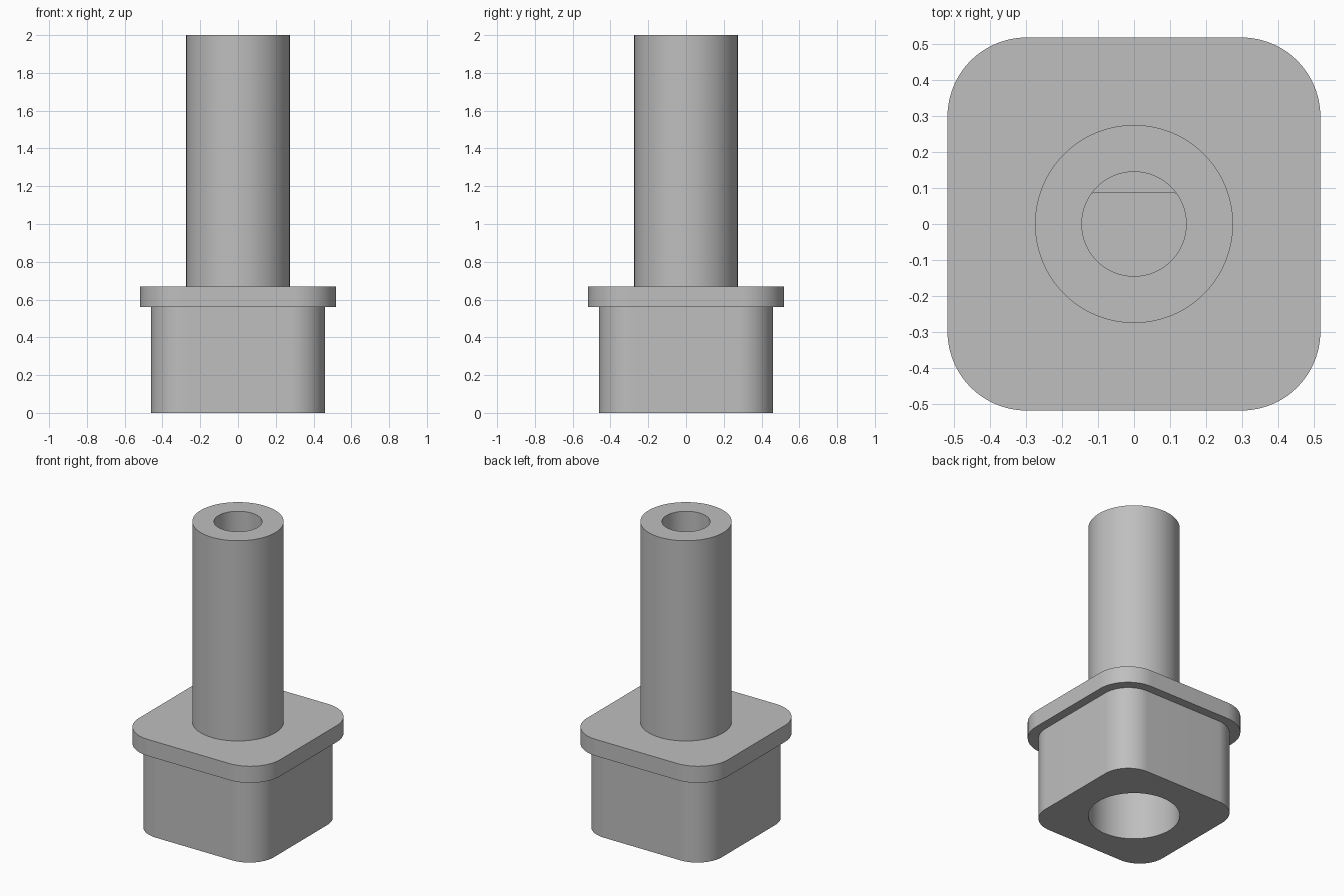
import bpy, bmesh
from math import sin, cos, pi, radians

cube = bpy.data.objects.get("Cube")
if cube:
    bpy.data.objects.remove(cube)

N = 96  # points in every ring, a quarter of them per corner

grey = bpy.data.materials.new("plain grey")
grey.use_nodes = True
colour = (0.52, 0.52, 0.52, 1)
grey.diffuse_color = colour
grey.node_tree.nodes["Principled BSDF"].inputs["Base Color"].default_value = colour


def circle(r, z, flat=None):
    """Ring of radius r; flat cuts it off straight at that y."""
    pts = []
    for i in range(N):
        a = (i + 0.5) * 2 * pi / N
        y = r * sin(a)
        pts.append((r * cos(a), y if flat is None else min(y, flat), z))
    return pts


def rounded_square(half, r, z):
    """Square ring with corners of radius r."""
    pts, q = [], N // 4
    for sx, sy, start in ((1, 1, 0), (-1, 1, 1), (-1, -1, 2), (1, -1, 3)):
        for i in range(q):
            a = (start + i / (q - 1)) * pi / 2
            pts.append((sx * (half - r) + r * cos(a), sy * (half - r) + r * sin(a), z))
    return pts


def loft(name, rings, cap_first=False, cap_last=False):
    """Join rings in order with quads, closing the chosen ends."""
    bm = bmesh.new()
    loops = [[bm.verts.new(p) for p in ring] for ring in rings]
    for a, b in zip(loops, loops[1:]):
        for i in range(N):
            j = (i + 1) % N
            bm.faces.new((a[i], a[j], b[j], b[i]))
    if cap_first:
        bm.faces.new(loops[0][::-1])
    if cap_last:
        bm.faces.new(loops[-1])
    bmesh.ops.remove_doubles(bm, verts=bm.verts, dist=1e-5)
    mesh = bpy.data.meshes.new(name)
    bm.to_mesh(mesh)
    bm.free()
    mesh.materials.append(grey)
    obj = bpy.data.objects.new(name, mesh)
    bpy.context.collection.objects.link(obj)
    bpy.ops.object.select_all(action="DESELECT")
    obj.select_set(True)
    bpy.context.view_layer.objects.active = obj
    bpy.ops.object.shade_smooth_by_angle(angle=radians(25))
    return obj


BASE_TOP, FLANGE_TOP, TOP = 0.56, 0.67, 2.0
SHAFT_R, BORE_R = 0.275, 0.145

# Square base with a round blind socket underneath
loft("base_block", [
    circle(SHAFT_R, 0.5), circle(SHAFT_R, 0),
    rounded_square(0.46, 0.18, 0), rounded_square(0.46, 0.18, BASE_TOP),
], cap_first=True)

# Wider flange plate
loft("flange", [
    rounded_square(0.518, 0.22, BASE_TOP), rounded_square(0.518, 0.22, FLANGE_TOP),
], cap_first=True, cap_last=True)

# Hollow shaft: round bore that turns into a D-shaped one lower down
LEDGE, FLOOR, FLAT = 1.4, 0.9, 0.086
loft("shaft", [
    circle(SHAFT_R, FLANGE_TOP), circle(SHAFT_R, TOP),
    circle(BORE_R, TOP), circle(BORE_R, LEDGE),
    circle(BORE_R, LEDGE, FLAT), circle(BORE_R, FLOOR, FLAT),
], cap_last=True)
